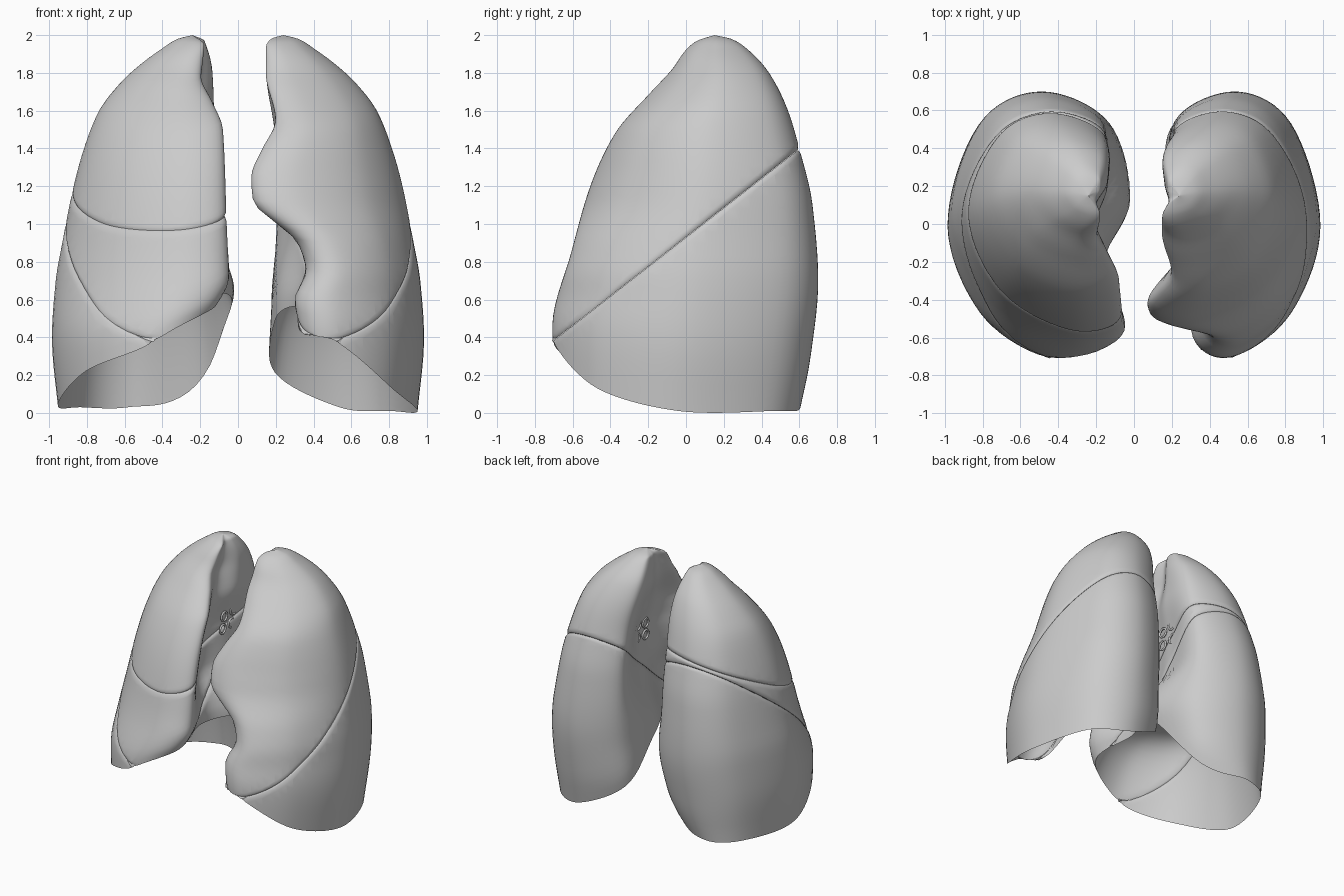
import bpy, bmesh, math
from mathutils import Vector

if "Cube" in bpy.data.objects:
    bpy.data.objects.remove(bpy.data.objects["Cube"])

grey = bpy.data.materials.new("light grey")
grey.diffuse_color = (0.6, 0.6, 0.6, 1)
grey.use_nodes = True
grey.node_tree.nodes["Principled BSDF"].inputs["Base Color"].default_value = grey.diffuse_color


def curve(knots, z):
    """Smooth, overshoot-free interpolation through (z, value) knots."""
    n = len(knots)
    z = min(max(z, knots[0][0]), knots[-1][0])
    i = max(k for k in range(n - 1) if knots[k][0] <= z)
    slope = [(knots[k + 1][1] - knots[k][1]) / (knots[k + 1][0] - knots[k][0]) for k in range(n - 1)]

    def tangent(k):
        if k == 0 or k == n - 1:
            return slope[min(k, n - 2)]
        a, b = slope[k - 1], slope[k]
        return 0 if a * b <= 0 else 2 * a * b / (a + b)
    h = knots[i + 1][0] - knots[i][0]
    t = (z - knots[i][0]) / h
    return ((2*t**3 - 3*t*t + 1) * knots[i][1] + (t**3 - 2*t*t + t) * h * tangent(i)
            + (3*t*t - 2*t**3) * knots[i + 1][1] + (t**3 - t*t) * h * tangent(i + 1))


def around(pts, j, t):
    """Closed Catmull-Rom through the control points of a ring."""
    a, b, c, d = (pts[(j + k) % len(pts)] for k in (-1, 0, 1, 2))
    return 0.5 * (2*b + (c - a)*t + (2*a - 5*b + 4*c - d)*t*t + (3*b - a - 3*c + d)*t**3)


# profiles shared by both lungs, as (height, value)
FRONT = [(0, -.68), (.45, -.7), (.85, -.6), (1.2, -.5), (1.48, -.37), (1.7, -.18), (1.82, -.07),
         (1.92, .0), (1.97, .06), (2, .15)]
BACK = [(0, .6), (.3, .66), (.7, .7), (1.1, .67), (1.4, .6), (1.6, .54), (1.8, .44), (1.93, .32),
        (1.98, .24), (2, .15)]
SIDE = [(0, .95), (.4, .985), (.7, .965), (.9, .93), (1.2, .87), (1.4, .815), (1.6, .735), (1.75, .62),
        (1.85, .51), (1.93, .4), (1.98, .32), (2, .24)]

# inner margin profiles, base rim heights and dome of each lung
TWO_LOBED = dict(
    sign=1, hollow=.06, dome=.72,
    mf=[(0, .35), (.45, .33), (.6, .31), (.75, .37), (.9, .32), (1.03, .17), (1.12, .08), (1.25, .07),
        (1.4, .13), (1.55, .2), (1.8, .15), (1.94, .15), (1.98, .175), (2, .24)],
    mm=[(0, .3), (.3, .2), (.6, .2), (1, .28), (1.3, .3), (1.55, .23), (1.8, .16), (1.97, .18), (2, .24)],
    mb=[(0, .2), (.3, .15), (.6, .17), (1.4, .18), (1.8, .15), (1.97, .18), (2, .24)],
    rim=[.43, .37, .13, .01, .01, .03, .21, .5, .56])
THREE_LOBED = dict(
    sign=-1, hollow=.09, dome=.84,
    mf=[(0, .3), (.4, .25), (.6, .1), (.72, .05), (1, .06), (1.5, .08), (1.65, .14), (1.78, .2),
        (1.86, .19), (1.95, .18), (2, .24)],
    mm=[(0, .2), (.4, .1), (.65, .02), (.8, .06), (1, .19), (1.3, .2), (1.6, .14), (1.8, .14),
        (1.97, .18), (2, .24)],
    mb=[(0, .3), (.15, .2), (.3, .14), (.6, .09), (1, .12), (1.6, .13), (1.97, .18), (2, .24)],
    rim=[.55, .36, .22, .04, .03, .03, .11, .58, .62])


def ring(L, z):
    """Control points of the horizontal section at height z."""
    f, b, s = curve(FRONT, z), curve(BACK, z), curve(SIDE, z)
    mf, mm, mb = curve(L["mf"], z), curve(L["mm"], z), curve(L["mb"], z)
    h = b - f
    return [Vector(p) for p in (
        (mf, f + .06*h), (mf + .3*(s - mf), f), (mf + .76*(s - mf), f + .165*h), (s, f + .5*h),
        (mb + .82*(s - mb), b - .12*h), (mb + .45*(s - mb), b), (mb + .03*h, b - .12*h),
        (mm, f + .58*h), (.35*mf + .65*mm + L["hollow"]*h, f + .33*h))]


def lung_mesh(L, rows=44, sub=9, base_rows=20):
    bm = bmesh.new()
    cols = [(j, k / sub) for j in range(9) for k in range(sub)]
    rim = [around(L["rim"], j, t) for j, t in cols]
    centre = Vector((.54, .02))
    grid = []

    def add(p, z):
        return bm.verts.new((L["sign"] * p.x, p.y, z))
    rim_xy = [around(ring(L, max(r, 0)), j, t) for (j, t), r in zip(cols, rim)]
    # hollow base, from dome centre out to the rim
    for i in range(1, base_rows):
        r = math.sin(i / base_rows * math.pi / 2)
        grid.append([add(centre + (p - centre) * r, z + (L["dome"] - z) * (1 - r**6))
                     for p, z in zip(rim_xy, rim)])
    # outer wall, from rim up to the tip
    for i in range(rows):
        s = math.sin(i / rows * math.pi / 2)
        row = []
        for (j, t), r in zip(cols, rim):
            z = max(r + (2 - r) * s, 0)
            row.append(add(around(ring(L, z), j, t), z))
        grid.append(row)
    n = len(cols)
    for a, b in zip(grid, grid[1:]):
        for k in range(n):
            bm.faces.new((a[k], a[(k + 1) % n], b[(k + 1) % n], b[k]))
    for row, p, z in ((grid[0], centre, L["dome"]), (grid[-1], Vector((.24, .15)), 2)):
        tip = add(p, z)
        for k in range(n):
            bm.faces.new((row[k], row[(k + 1) % n], tip))
    bmesh.ops.recalc_face_normals(bm, faces=bm.faces)
    return bm


def keep_side(bm, co, no):
    """Keep the part on the side of no, cap it and round the fissure lip."""
    co, no = Vector(co), Vector(no).normalized()
    for off in (.03, .017, .008, .001):
        geom = bm.verts[:] + bm.edges[:] + bm.faces[:]
        bmesh.ops.bisect_plane(bm, geom=geom, plane_co=co + no * off, plane_no=no, dist=1e-5,
                               clear_inner=off == .001)
    bm.normal_update()
    lip = [(v, v.normal.copy(), (v.co - co).dot(no)) for v in bm.verts if (v.co - co).dot(no) < .025]
    edges = [e for e in bm.edges if e.is_boundary]
    bmesh.ops.triangle_fill(bm, edges=edges, use_beauty=True, normal=-no)
    for v, normal, d in lip:
        flat = normal - no * normal.dot(no)
        v.co -= flat * .013 * (1 - d / .028) ** 2
    bmesh.ops.recalc_face_normals(bm, faces=bm.faces)


def finish(bm, name):
    me = bpy.data.meshes.new(name)
    bm.to_mesh(me)
    bm.free()
    me.materials.append(grey)
    ob = bpy.data.objects.new(name, me)
    bpy.context.collection.objects.link(ob)
    bpy.context.view_layer.objects.active = ob
    bpy.ops.object.select_all(action='DESELECT')
    ob.select_set(True)
    bpy.ops.object.shade_smooth_by_angle(angle=math.radians(42))


# fissures as (point, normal): the oblique one faces up and forward
OBLIQUE = ((0, 0, .93), (0, -.78, 1))
OBLIQUE_BELOW = ((0, 0, .93), (0, .78, -1))
LEVEL = ((0, 0, 1.25), (-.15, -.42, 1))
LEVEL_BELOW = ((0, 0, 1.25), (.15, .42, -1))

# lobes
for name, lung, cuts in (
        ("two_lobed_lung_upper_lobe", TWO_LOBED, [OBLIQUE]),
        ("two_lobed_lung_lower_lobe", TWO_LOBED, [OBLIQUE_BELOW]),
        ("three_lobed_lung_upper_lobe", THREE_LOBED, [OBLIQUE, LEVEL]),
        ("three_lobed_lung_middle_lobe", THREE_LOBED, [OBLIQUE, LEVEL_BELOW]),
        ("three_lobed_lung_lower_lobe", THREE_LOBED, [OBLIQUE_BELOW])):
    mesh = lung_mesh(lung)
    for cut in cuts:
        keep_side(mesh, *cut)
    finish(mesh, name)

# airway and vessel openings on the inner faces
for lung, side in ((TWO_LOBED, "two_lobed"), (THREE_LOBED, "three_lobed")):
    for i, (y, z, r) in enumerate(((.1, 1.36, .035), (.21, 1.38, .04), (.09, 1.26, .035), (.2, 1.27, .035))):
        x = lung["sign"] * (curve(lung["mm"], z) + .0)
        bpy.ops.mesh.primitive_torus_add(location=(x, y, z), rotation=(0, math.pi / 2, 0), major_radius=r,
                                         minor_radius=.008, major_segments=20, minor_segments=8)
        ob = bpy.context.object
        ob.name = f"{side}_lung_opening_{i + 1}"
        ob.data.materials.append(grey)
        bpy.ops.object.shade_smooth()
